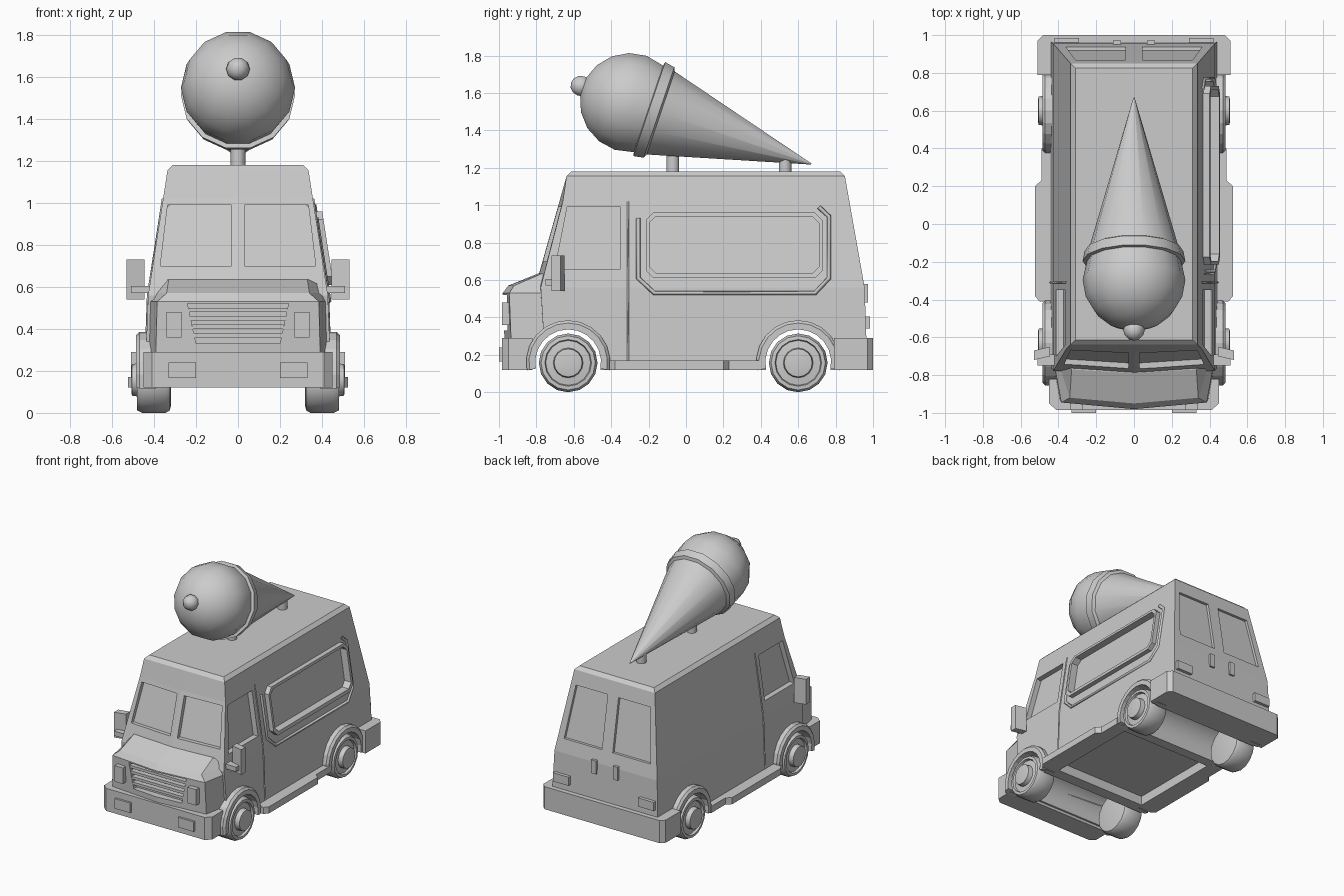
import bpy, bmesh
from math import sin, cos, pi, radians, sqrt
from mathutils import Vector

if "Cube" in bpy.data.objects:
    bpy.data.objects.remove(bpy.data.objects["Cube"])


def loft(name, rings, closed=False):
    """Skin a list of equal-length point rings; cap the ends unless closed."""
    bm = bmesh.new()
    vs = [[bm.verts.new(p) for p in r] for r in rings]
    n = len(rings[0])
    for a, b in zip(vs, vs[1:] + ([vs[0]] if closed else [])):
        for i in range(n):
            j = (i + 1) % n
            bm.faces.new((a[i], a[j], b[j], b[i]))
    if not closed:
        bm.faces.new(vs[0])
        bm.faces.new(vs[-1])
    bmesh.ops.recalc_face_normals(bm, faces=bm.faces)
    me = bpy.data.meshes.new(name)
    bm.to_mesh(me)
    bm.free()
    ob = bpy.data.objects.new(name, me)
    bpy.context.collection.objects.link(ob)
    return ob


def prism(name, pts, vec):
    pts = [Vector(p) for p in pts]
    return loft(name, [pts, [p + Vector(vec) for p in pts]])


def box(name, x0, x1, y0, y1, z0, z1):
    return prism(name, [(x0, y0, z0), (x1, y0, z0), (x1, y1, z0), (x0, y1, z0)], (0, 0, z1 - z0))


def smooth(ob, angle=40):
    bpy.ops.object.select_all(action='DESELECT')
    ob.select_set(True)
    bpy.context.view_layer.objects.active = ob
    bpy.ops.object.shade_smooth_by_angle(angle=radians(angle))


def lathe(name, origin, axis, prof, segs, angle=40):
    """Turn (distance, radius) pairs around an axis."""
    q = Vector(axis).normalized().to_track_quat('Z', 'Y')
    rings = [[Vector(origin) + q @ Vector((r * cos(2 * pi * i / segs), r * sin(2 * pi * i / segs), t))
              for i in range(segs)] for t, r in prof]
    ob = loft(name, rings)
    smooth(ob, angle)
    return ob


def cut(targets, cutter):
    for ob in targets:
        m = ob.modifiers.new("cut", 'BOOLEAN')
        m.operation, m.solver, m.object = 'DIFFERENCE', 'EXACT', cutter
        bpy.context.view_layer.objects.active = ob
        bpy.ops.object.modifier_apply(modifier=m.name)
    bpy.data.objects.remove(cutter)


def strip(name, pts, r):
    cu = bpy.data.curves.new(name, 'CURVE')
    cu.dimensions, cu.bevel_depth, cu.bevel_resolution = '3D', r, 0
    sp = cu.splines.new('POLY')
    sp.points.add(len(pts) - 1)
    for p, co in zip(sp.points, pts):
        p.co = (*co, 1)
    ob = bpy.data.objects.new(name, cu)
    bpy.context.collection.objects.link(ob)
    bpy.ops.object.select_all(action='DESELECT')
    ob.select_set(True)
    bpy.context.view_layer.objects.active = ob
    bpy.ops.object.convert(target='MESH')


# sloping surfaces of the upper body
def side_x(z): return 0.428 - 0.155 * (z - 0.56)
def rear_y(z): return 0.955 - 0.177 * (z - 0.56)
def front_y(z): return -0.807 + 0.283 * (z - 0.56)
def on_side(y, z, s=1, off=0.0): return Vector((s * (side_x(z) + off), y, z))


def body_ring(hw, yc, vee, yb, z):
    return [(-hw, yb, z), (-hw, yc + vee, z), (0, yc, z), (hw, yc + vee, z), (hw, yb, z)]


# body and hood
body = loft("van_body", [body_ring(0.445, -0.76, 0.01, 0.97, 0.12)] +
            [body_ring(side_x(z), front_y(z), v, rear_y(z), z) for z, v in ((0.56, 0.03), (1.02, 0.018), (1.155, 0.0))] +
            [body_ring(0.31, -0.613, 0, 0.825, 1.18)])


def hood_ring(hb, hf, yc, vee, z):
    return [(-hb, -0.7, z), (-hf, yc + vee, z), (0, yc, z), (hf, yc + vee, z), (hb, -0.7, z)]


hood = loft("hood", [hood_ring(0.435, 0.395, -0.965, 0.035, 0.14), hood_ring(0.43, 0.385, -0.98, 0.035, 0.53),
                     hood_ring(0.41, 0.34, -0.95, 0.03, 0.57), hood_ring(0.39, 0.33, -0.79, 0.02, 0.635)])

# wheel tunnels, wheels, arch flares
for y, label in ((-0.63, "front"), (0.6, "rear")):
    cut([body, hood], lathe("tunnel", (-0.6, y, 0.16), (1, 0, 0), [(0, 0.178), (1.2, 0.178)], 24))
    for s, side in ((-1, "left"), (1, "right")):
        lathe(f"{label}_{side}_wheel", (0, y, 0.157), (s, 0, 0),
              [(0.32, 0.125), (0.325, 0.145), (0.345, 0.157), (0.455, 0.157), (0.48, 0.145), (0.482, 0.125),
               (0.465, 0.12), (0.47, 0.08), (0.505, 0.075), (0.508, 0.06)], 16)
        arc = [radians(-11 + 202 * i / 12) for i in range(13)]
        loft(f"{label}_{side}_arch", [[(s * x, y + r * cos(a), 0.16 + r * sin(a)) for x, r in
                                      ((0.39, 0.176), (0.485, 0.176), (0.485, 0.21), (0.47, 0.225), (0.39, 0.225))]
                                     for a in arc])

# underside recess
cut([body], box("recess", -0.38, 0.38, -0.37, 0.35, 0.05, 0.19))

# windscreen, cab windows, rear windows
for s in (-1, 1):
    pts = []
    for x, z in ((0.03, 0.7), (0.37, 0.7), (0.335, 0.99), (0.03, 0.99)):
        pts.append((s * x, front_y(z) + 0.025 * x / 0.4 + 0.03, z))
    cut([body], prism("screen_cut", pts, (0, -0.2, 0)))
    pts = [on_side(y, z, s, -0.04) for y, z in ((-0.70, 0.66), (-0.35, 0.66), (-0.35, 0.99), (-0.635, 0.99))]
    cut([body], prism("cab_cut", pts, (s * 0.2, 0, 0)))
    pts = [(s * x, rear_y(z) - 0.02, z) for x, z in ((0.045, 0.66), (0.36, 0.66), (0.31, 1.05), (0.045, 1.05))]
    cut([body], prism("rear_cut", pts, (0, 0.2, 0)))


# serving window on the right side
def octagon(y0, y1, z0, z1, c, off):
    return [on_side(y, z, 1, off) for y, z in
            ((y0 + c, z0), (y1 - c, z0), (y1, z0 + c), (y1, z1 - c), (y1 - c, z1), (y0 + c, z1), (y0, z1 - c), (y0, z0 + c))]


frame = prism("serving_window_frame", octagon(-0.215, 0.73, 0.61, 0.96, 0.04, -0.01), (0.045, 0, 0))
cut([body, frame], prism("serving_cut", octagon(-0.195, 0.71, 0.635, 0.94, 0.035, -0.02), (0.2, 0, 0)))
strip("serving_window_trim", [on_side(y, z) for y, z in
                              ((-0.255, 0.93), (-0.255, 0.61), (-0.17, 0.53), (0.69, 0.53),
                               (0.765, 0.61), (0.765, 0.94), (0.71, 0.99))], 0.012)

# grille and its bars
cut([hood], prism("grille_cut", [(-0.2, -0.92, 0.33), (0.2, -0.92, 0.33), (0.24, -0.92, 0.52), (-0.24, -0.92, 0.52)],
                  (0, -0.2, 0)))
for i in range(4):
    z = 0.37 + 0.04 * i
    w = 0.2 + 0.04 * (z - 0.33) / 0.19
    box(f"grille_bar_{i + 1}", -w, w, -0.955, -0.91, z - 0.01, z + 0.01)

# bumpers
prism("front_bumper", [(-0.45, -0.82, 0.12), (-0.45, -0.95, 0.12), (-0.41, -0.985, 0.12), (0.41, -0.985, 0.12),
                       (0.45, -0.95, 0.12), (0.45, -0.82, 0.12)], (0, 0, 0.17))
prism("rear_bumper", [(-0.51, 0.79, 0.12), (0.51, 0.79, 0.12), (0.51, 0.97, 0.12), (0.48, 1.0, 0.12),
                      (-0.48, 1.0, 0.12), (-0.51, 0.97, 0.12)], (0, 0, 0.17))

# paired details
for s, side in ((-1, "left"), (1, "right")):
    def pair(name, x0, x1, *rest):
        box(f"{side}_{name}", s * x0, s * x1, *rest)
    pair("headlight", 0.27, 0.34, -0.985, -0.92, 0.36, 0.48)
    pair("fog_light", 0.2, 0.33, -1.0, -0.97, 0.165, 0.24)
    pair("tail_light", 0.29, 0.42, 0.94, 0.985, 0.34, 0.405)
    pair("rear_door_handle", 0.07, 0.11, 0.93, 0.972, 0.48, 0.58)
    prism(f"{side}_mirror", [(s * 0.445, -0.7, 0.54), (s * 0.53, -0.72, 0.54), (s * 0.53, -0.67, 0.54),
                             (s * 0.445, -0.65, 0.54)], (0, 0, 0.19))
    pair("mirror_arm", 0.4, 0.51, -0.75, -0.69, 0.57, 0.605)
    prism(f"{side}_running_board",
          [(s * x, y, 0.12) for x, y in ((0.4, -0.41), (0.5, -0.41), (0.525, -0.38), (0.525, 0.2),
                                         (0.49, 0.23), (0.49, 0.4), (0.4, 0.4))], (0, 0, 0.05))
    strip(f"{side}_door_seam", [(s * 0.442, -0.31, 0.17), on_side(-0.31, 0.56, s), on_side(-0.31, 1.02, s)], 0.006)

# roof cone, scoop, cherry and posts
tip, axis = Vector((0, 0.67, 1.22)), Vector((0, -0.947, 0.321))
lathe("cone", tip, axis, [(0, 0.003), (0.85, 0.24), (0.86, 0.262), (0.915, 0.272), (0.92, 0.245)], 14)
c, r = 1.02, 0.272
lathe("ice_cream_scoop", tip, axis,
      [(c + r * sin(a), max(r * cos(a), 0.003)) for a in [radians(d) for d in (-24, 0, 20, 40, 60, 78, 90)]], 14, 60)
m = tip + axis * 1.3
lathe("cherry", m, axis, [(0.057 * sin(radians(d)), max(0.057 * cos(radians(d)), 0.002)) for d in range(-90, 91, 30)], 10, 60)
for y, z, n in ((-0.07, 1.3, "front"), (0.53, 1.245, "rear")):
    lathe(f"{n}_cone_post", (0, y, 1.17), (0, 0, 1), [(0, 0.035), (z - 1.17, 0.035)], 10)
